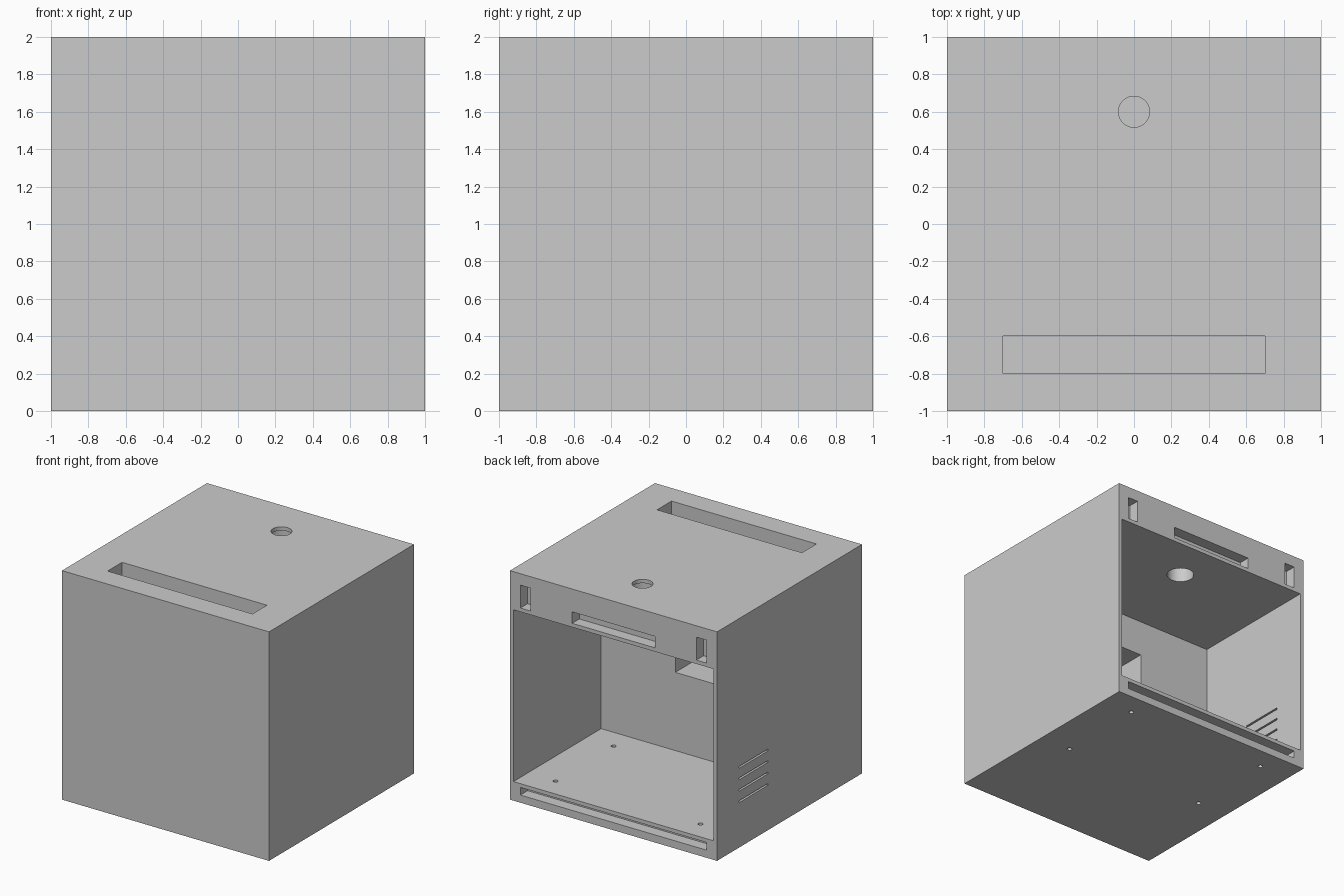
import bpy

cube = bpy.data.objects.get("Cube")
if cube:
    bpy.data.objects.remove(cube, do_unlink=True)

# One plain grey for the whole casing
grey = bpy.data.materials.new("light_grey")
grey.use_nodes = True
colour = (0.6, 0.6, 0.6, 1)
grey.diffuse_color = colour
grey.node_tree.nodes["Principled BSDF"].inputs["Base Color"].default_value = colour


def box(name, low, high):
    """Box spanning two opposite corners."""
    centre = [(a + b) / 2 for a, b in zip(low, high)]
    bpy.ops.mesh.primitive_cube_add(size=1, location=centre)
    obj = bpy.context.object
    obj.name = name
    obj.scale = [b - a for a, b in zip(low, high)]
    bpy.ops.object.transform_apply(location=True, rotation=False, scale=True)
    return obj


def rod(name, x, y, low, high, radius, sides=48):
    """Upright cylinder between two heights."""
    bpy.ops.mesh.primitive_cylinder_add(
        vertices=sides, radius=radius, depth=high - low,
        location=(x, y, (low + high) / 2))
    obj = bpy.context.object
    obj.name = name
    return obj


WALL = 1 / 30
OUT = 1.1      # cutters reach past the outer faces
POCKET = 0.9   # depth reached by the shallow rear pockets

casing = box("casing", (-1, -1, 0), (1, 1, 2))
casing.data.materials.append(grey)
cutters = []

# Main chamber, open at the back
cutters.append(box("chamber", (WALL - 1, -0.21, 1 / 6), (1 - WALL, OUT, 5 / 3)))

# Upright slot behind the front panel, and the window joining it to the chamber
cutters.append(box("top_slot", (-0.7, -0.8, 0.2), (0.7, -0.6, 2.1)))
cutters.append(box("window", (-0.25, -0.7, 0.85), (0.25, -0.1, 1.35)))

# Stepped round hole in the roof
cutters.append(rod("roof_hole", 0, 0.6, 1.8, 2.1, 0.083))
cutters.append(rod("roof_counterbore", 0, 0.6, 1.6, 2 - WALL, 0.111))

# Shallow pockets in the rear rim
cutters.append(box("upper_pocket", (-0.4, POCKET, 1.7), (0.4, OUT, 1.8)))
cutters.append(box("lower_pocket", (-0.9, POCKET, 2 * WALL), (0.9, OUT, 4 * WALL)))

for side in (-1, 1):
    xs = sorted((side * 0.8, side * 0.9))
    cutters.append(box("corner_pocket", (xs[0], POCKET, 1.7), (xs[1], OUT, 1.9)))
    # Screw holes through the floor
    for y in (0, 0.8):
        cutters.append(rod("screw_hole", side * 0.7, y, -0.1, 0.3, 0.02, 24))

# Row of ventilation slits in one side wall
for i in range(4):
    z = 0.4 + 0.1 * i
    cutters.append(box("vent_slit", (-OUT, 0.3, z - 0.008), (-0.9, 0.7, z + 0.008)))

# Carve every cutter out of the casing
bpy.ops.object.select_all(action="DESELECT")
casing.select_set(True)
bpy.context.view_layer.objects.active = casing
for cutter in cutters:
    cutter.hide_render = True
    mod = casing.modifiers.new(cutter.name, "BOOLEAN")
    mod.operation = "DIFFERENCE"
    mod.solver = "EXACT"
    mod.object = cutter
    bpy.ops.object.modifier_apply(modifier=mod.name)
for cutter in cutters:
    bpy.data.objects.remove(cutter, do_unlink=True)

bpy.ops.object.shade_smooth_by_angle()
